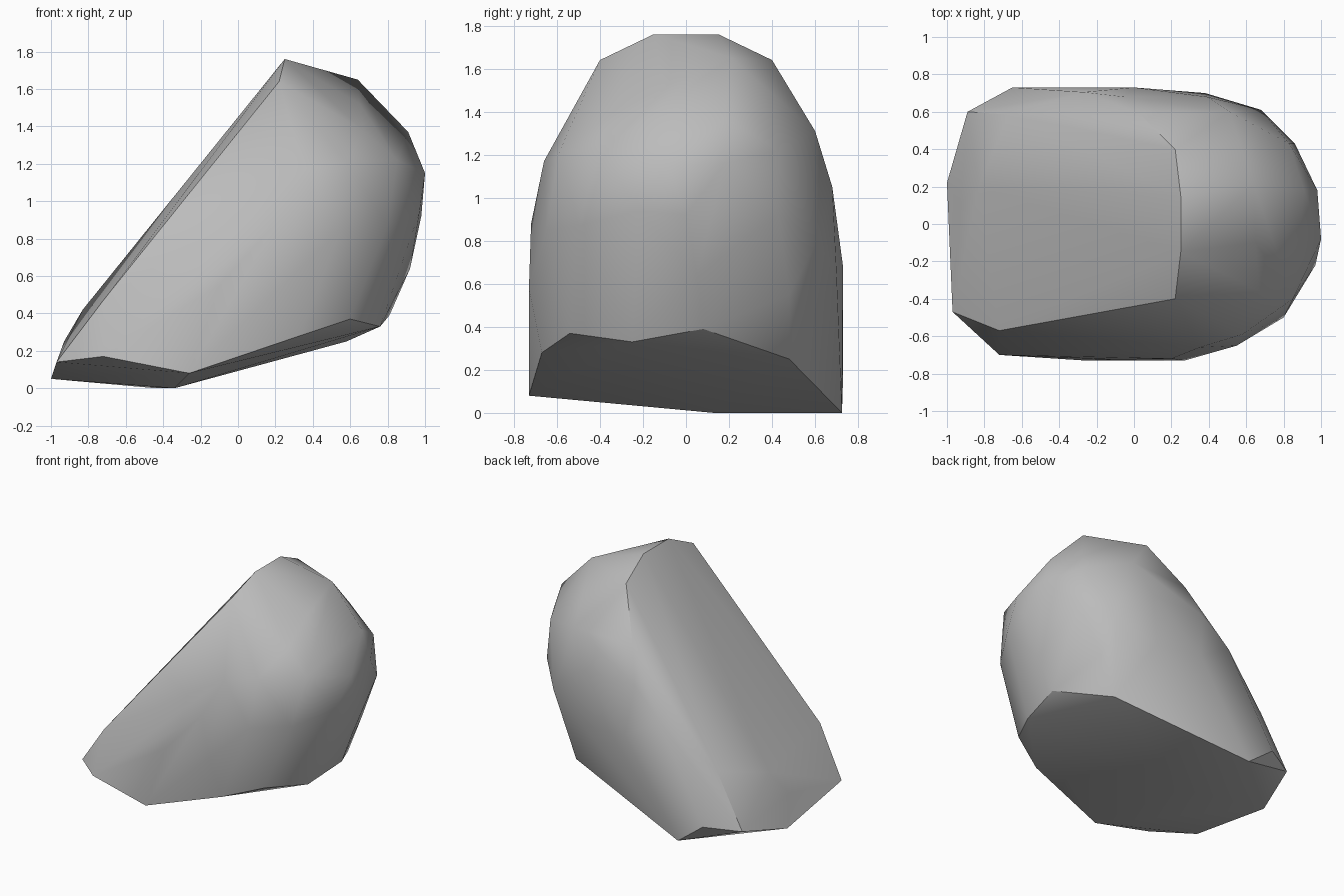
import bpy
import bmesh
import math
from mathutils import Vector

# Remove the default cube
default_cube = bpy.data.objects.get("Cube")
if default_cube:
    bpy.data.objects.remove(default_cube, do_unlink=True)


def make_material(name, color):
    """Flat single-colour material."""
    material = bpy.data.materials.new(name)
    material.use_nodes = True
    material.diffuse_color = color
    shader = material.node_tree.nodes["Principled BSDF"]
    shader.inputs["Base Color"].default_value = color
    shader.inputs["Roughness"].default_value = 0.9
    return material


def mirrored(corners):
    """Corners repeated on the front and back halves of the boulder."""
    return [(x, side * y, z) for x, y, z in corners for side in (-1, 1)]


def make_boulder(name, corner_groups, material):
    """Wrap the chiselled corners in one convex faceted skin."""
    mesh = bpy.data.meshes.new(name)
    bm = bmesh.new()
    for group in corner_groups:
        for corner in group:
            bm.verts.new(Vector(corner))
    bmesh.ops.convex_hull(bm, input=bm.verts[:])
    loose = [vert for vert in bm.verts if not vert.link_faces]
    bmesh.ops.delete(bm, geom=loose, context="VERTS")
    bmesh.ops.dissolve_limit(bm, angle_limit=math.radians(1),
                             verts=bm.verts[:], edges=bm.edges[:])
    bmesh.ops.recalc_face_normals(bm, faces=bm.faces[:])
    bm.to_mesh(mesh)
    bm.free()
    mesh.materials.append(material)
    boulder = bpy.data.objects.new(name, mesh)
    bpy.context.collection.objects.link(boulder)
    bpy.context.view_layer.objects.active = boulder
    boulder.select_set(True)
    bpy.ops.object.shade_smooth_by_angle(angle=math.radians(30))
    return boulder


# Crown: the top edge where the long slope meets the rounded end
crown = mirrored([(.25, .15, 1.76), (.22, .4, 1.64)])

# Tilted underside
underside = [
    (-.34, .13, 0), (-.44, .725, 0), (-.26, -.73, .08), (.33, -.67, .28),
    (.6, -.54, .37), (.76, -.25, .33), (.81, .08, .39), (.58, .48, .25),
]

# Low tip at the foot of the slope
tip = [
    (-1, .22, .05), (-.97, -.47, .14), (-.72, -.7, .17), (-.89, .6, .14),
    (-.65, .73, .16), (-.93, .1, .25), (-.83, .2, .42), (-.72, -.57, .47),
    (-.67, .585, .53),
]

# Rounded end
nose = [
    (.42, -.1, 1.65), (.64, .21, 1.65), (.65, -.1, 1.52), (.67, -.36, 1.38),
    (.91, .18, 1.37), (1, -.08, 1.15), (.98, .18, 1.16), (.85, -.4, 1.22),
    (.83, .43, 1.22), (.97, -.22, .94), (.8, -.5, .87), (.86, .43, .92),
    (.98, 0, .92), (.92, .05, .64), (.7, .48, .55),
]

# Bulging front flank
front_flank = [
    (.58, -.59, 1.21), (.55, -.65, .85), (.35, -.66, 1.17), (.2, -.72, .88),
    (.27, -.73, .58), (-.1, -.725, .55),
]

# Back flank, with a soft ridge running down beside the slope
back_flank = [
    (.51, .6, 1.31), (.03, .59, 1.29), (-.05, .68, 1.05), (-.27, .705, .85),
    (.39, .68, 1.05), (.68, .61, .8), (0, .73, .68), (.38, .7, .65),
]

stone = make_material("stone grey", (.5, .5, .5, 1))
make_boulder("boulder", [crown, underside, tip, nose, front_flank, back_flank],
             stone)
